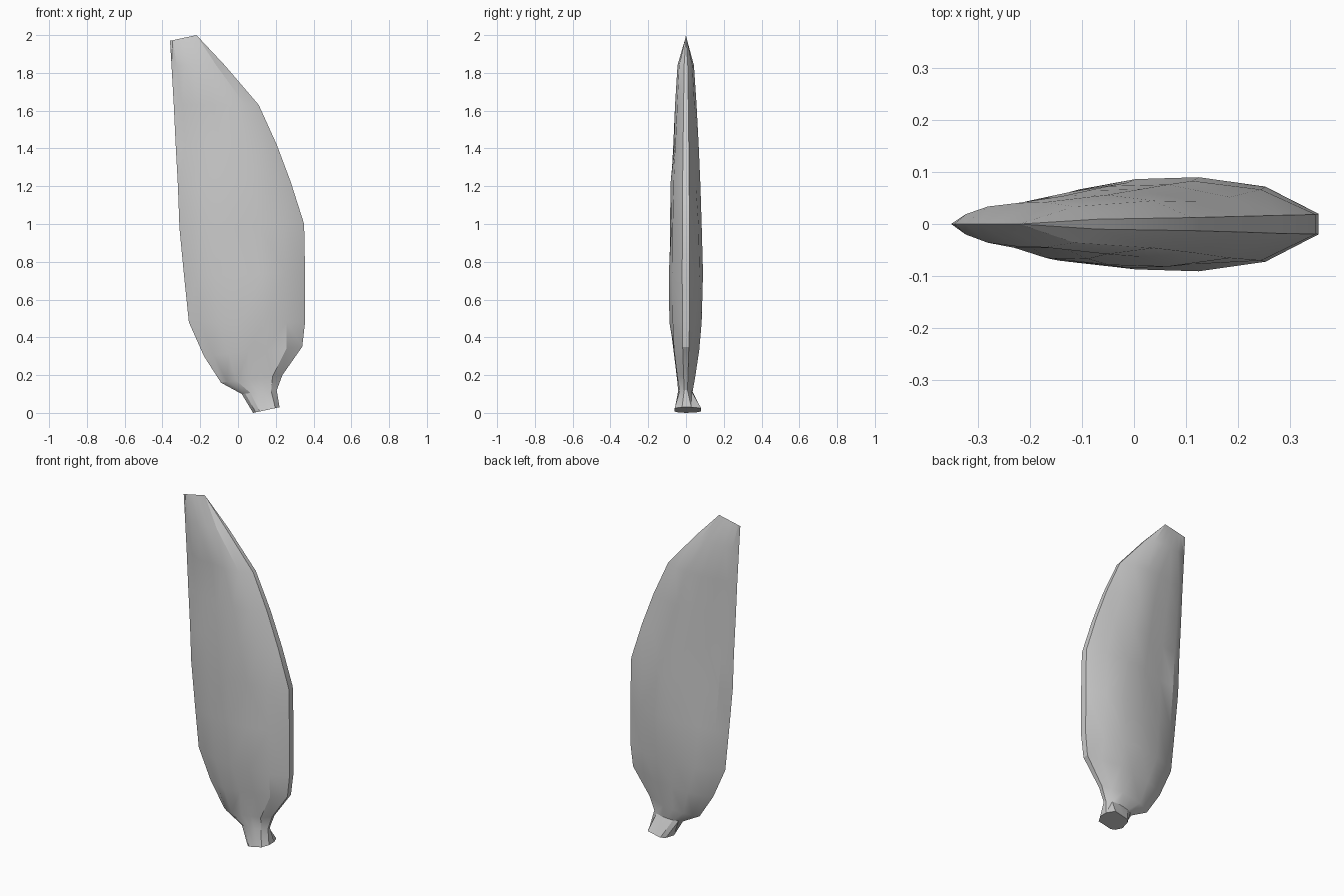
import bpy, bmesh, math

if "Cube" in bpy.data.objects:
    bpy.data.objects.remove(bpy.data.objects["Cube"])

# Outline rows: z left, x left, z right, x right, front depth, back depth
ROWS = [
    (0.00, 0.08, 0.03, 0.22, 0.060, 0.080),
    (0.10, 0.02, 0.12, 0.205, 0.042, 0.035),
    (0.16, -0.09, 0.20, 0.235, 0.058, 0.048),
    (0.30, -0.18, 0.35, 0.34, 0.080, 0.070),
    (0.48, -0.26, 0.48, 0.355, 0.088, 0.083),
    (0.72, -0.285, 0.75, 0.355, 0.091, 0.090),
    (0.98, -0.31, 1.00, 0.35, 0.088, 0.083),
    (1.20, -0.318, 1.22, 0.28, 0.082, 0.076),
    (1.42, -0.33, 1.42, 0.205, 0.070, 0.067),
    (1.63, -0.34, 1.63, 0.11, 0.058, 0.056),
    (1.84, -0.352, 1.84, -0.07, 0.045, 0.042),
]
# Cross-section: fraction of the width, fraction of the depth
SECTION = [(0.10, 0.45), (0.25, 0.80), (0.45, 0.96), (0.64, 1.0), (0.84, 0.80), (1.0, 0.22)]
# Chipped hollows as (row, column): depth multiplier
FRONT_CHIPS = {(8, 0): 0.4, (9, 0): 0.35, (8, 1): 0.8, (9, 2): 0.82, (8, 3): 0.9,
               (6, 3): 0.88, (2, 2): 0.85, (3, 2): 0.8, (3, 3): 0.75, (2, 3): 0.8,
               (4, 0): 0.7, (3, 0): 0.6}
BACK_CHIPS = {(6, 1): 0.7, (7, 1): 0.65, (8, 1): 0.7, (9, 1): 0.75, (5, 1): 0.85,
              (3, 4): 0.6, (4, 4): 0.75, (2, 4): 0.75, (3, 2): 0.85, (8, 4): 0.8,
              (7, 4): 0.85}

bm = bmesh.new()
rings = []
for r, (zl, xl, zr, xr, front, back) in enumerate(ROWS):
    def place(t, y):
        return bm.verts.new((xl + (xr - xl) * t, y, zl + (zr - zl) * t))
    ring = [place(0, 0)]
    blunt = 1.6 if r == 0 else 1.0
    for c, (t, d) in enumerate(SECTION):
        ring.append(place(t, -front * min(1, d * blunt) * FRONT_CHIPS.get((r, c), 1)))
    for c, (t, d) in reversed(list(enumerate(SECTION))):
        ring.append(place(t, back * min(1, d * blunt) * BACK_CHIPS.get((r, c), 1)))
    rings.append(ring)

# Skin between the rows
n = len(rings[0])
for a, b in zip(rings, rings[1:]):
    for i in range(n):
        j = (i + 1) % n
        bm.faces.new((a[i], a[j], b[j], b[i]))
bm.faces.new(list(reversed(rings[0])))

# Thin chisel tip
tip = [bm.verts.new((-0.36 + 0.14 * t, 0, 1.97 + 0.03 * t)) for t in (0, .10, .25, .45, .64, .84, 1)]
loop = tip + tip[:0:-1]
for i in range(n):
    j = (i + 1) % n
    corners = [rings[-1][i], rings[-1][j], loop[j], loop[i]]
    bm.faces.new(list(dict.fromkeys(corners)))
bmesh.ops.triangulate(bm, faces=bm.faces[:])
bmesh.ops.recalc_face_normals(bm, faces=bm.faces[:])

mesh = bpy.data.meshes.new("stone_blade")
bm.to_mesh(mesh)
bm.free()
blade = bpy.data.objects.new("stone_blade", mesh)
bpy.context.collection.objects.link(blade)
bpy.context.view_layer.objects.active = blade
blade.select_set(True)
bpy.ops.object.shade_smooth_by_angle(angle=math.radians(25))
